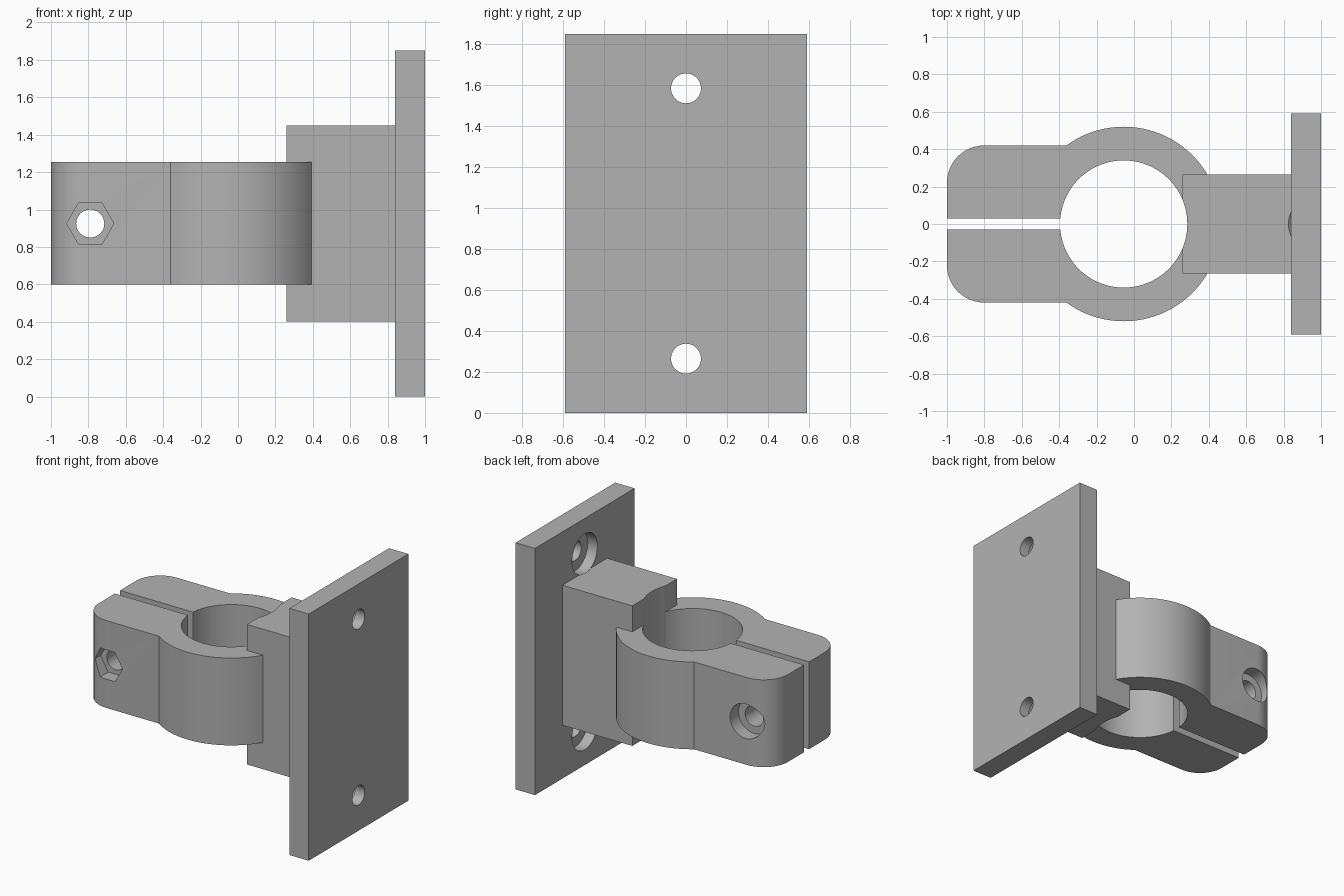
import bpy, bmesh, math
from mathutils import Matrix, Vector

cube = bpy.data.objects.get("Cube")
if cube:
    bpy.data.objects.remove(cube, do_unlink=True)

steel = bpy.data.materials.new("plain_grey")
steel.use_nodes = True
GREY = (0.45, 0.45, 0.45, 1)
steel.diffuse_color = GREY
steel.node_tree.nodes["Principled BSDF"].inputs["Base Color"].default_value = GREY

MID = 0.925          # height of the clamp axis
RING_X = -0.055      # centre of the ring
BOLT_X = -0.79


def finish(name, bm):
    bmesh.ops.recalc_face_normals(bm, faces=bm.faces)
    mesh = bpy.data.meshes.new(name)
    bm.to_mesh(mesh)
    bm.free()
    mesh.materials.append(steel)
    obj = bpy.data.objects.new(name, mesh)
    bpy.context.collection.objects.link(obj)
    return obj


def box(name, low, high):
    bm = bmesh.new()
    low, high = Vector(low), Vector(high)
    bmesh.ops.create_cube(bm, size=1, matrix=Matrix.Translation((low + high) / 2)
                          @ Matrix.Diagonal((*(high - low), 1)))
    return finish(name, bm)


def rod(name, start, end, r1, r2=None, sides=48):
    """Cylinder or cone between two points."""
    start, end = Vector(start), Vector(end)
    axis = end - start
    turn = axis.to_track_quat('Z', 'Y').to_matrix().to_4x4()
    bm = bmesh.new()
    bmesh.ops.create_cone(bm, cap_ends=True, segments=sides, radius1=r1,
                          radius2=r1 if r2 is None else r2, depth=axis.length,
                          matrix=Matrix.Translation((start + end) / 2) @ turn)
    return finish(name, bm)


def combine(target, other, operation):
    mod = target.modifiers.new(operation.lower(), 'BOOLEAN')
    mod.operation, mod.object, mod.solver = operation, other, 'EXACT'
    bpy.context.view_layer.objects.active = target
    bpy.ops.object.modifier_apply(modifier=mod.name)
    bpy.data.objects.remove(other, do_unlink=True)


def smooth(obj):
    bpy.ops.object.select_all(action='DESELECT')
    obj.select_set(True)
    bpy.context.view_layer.objects.active = obj
    bpy.ops.object.shade_smooth_by_angle(angle=math.radians(25))


# Clamp lugs: one block with rounded outer corners
corner = 0.2
outline = [(RING_X, -0.42), (RING_X, 0.42)]
for side, first in ((1, 90), (-1, 180)):
    for i in range(13):
        a = math.radians(first + i * 7.5)
        outline.append((-1 + corner + corner * math.cos(a),
                        side * (0.42 - corner) + corner * math.sin(a)))
bm = bmesh.new()
face = bm.faces.new([bm.verts.new((x, y, 0.6)) for x, y in outline])
top = bmesh.ops.extrude_face_region(bm, geom=[face])["geom"]
bmesh.ops.translate(bm, vec=(0, 0, 0.655),
                    verts=[v for v in top if isinstance(v, bmesh.types.BMVert)])
clamp = finish("clamp_and_block", bm)

# Ring and mounting block
combine(clamp, rod("ring", (RING_X, 0, 0.6), (RING_X, 0, 1.255), 0.52, sides=96), 'UNION')
combine(clamp, box("block", (0.26, -0.265, 0.4), (0.84, 0.265, 1.45)), 'UNION')

# Pipe bore and clamping slit
combine(clamp, rod("bore", (RING_X, 0, 0), (RING_X, 0, 2), 0.34, sides=96), 'DIFFERENCE')
combine(clamp, box("slit", (-1.2, -0.03, 0), (-0.3, 0.03, 2)), 'DIFFERENCE')

# Clamp bolt hole, hexagonal nut pocket in front, round head pocket behind
combine(clamp, rod("bolt_hole", (BOLT_X, -1, MID), (BOLT_X, 1, MID), 0.075), 'DIFFERENCE')
combine(clamp, rod("head_pocket", (BOLT_X, 0.32, MID), (BOLT_X, 1, MID), 0.13), 'DIFFERENCE')
nut = rod("nut_pocket", (0, 0, 0), (0, 0, 0.68), 0.126, sides=6)
nut.data.transform(Matrix.Translation((BOLT_X, -0.32, MID)) @ Matrix.Rotation(math.pi / 2, 4, 'X')
                   @ Matrix.Rotation(math.pi / 2, 4, 'Z'))
# Turn the hexagon so that two corners lie along x
corner_x = max(abs(v.co.x - BOLT_X) for v in nut.data.vertices)
if corner_x < 0.12:
    nut.data.transform(Matrix.Translation((BOLT_X, 0, MID)) @ Matrix.Rotation(math.pi / 6, 4, 'Y')
                       @ Matrix.Translation((-BOLT_X, 0, -MID)))
combine(clamp, nut, 'DIFFERENCE')

# Wall plate with two counterbored screw holes
plate = box("wall_plate", (0.84, -0.59, 0), (1, 0.59, 1.85))
for z in (0.265, 1.585):
    combine(plate, rod("screw_hole", (0.7, 0, z), (1.1, 0, z), 0.073), 'DIFFERENCE')
    combine(plate, rod("screw_head", (0.8, 0, z), (0.92, 0, z), 0.15), 'DIFFERENCE')
    combine(clamp, rod("head_relief", (0.825, 0, z), (0.845, 0, z), 0.134, 0.156), 'DIFFERENCE')

smooth(clamp)
smooth(plate)
